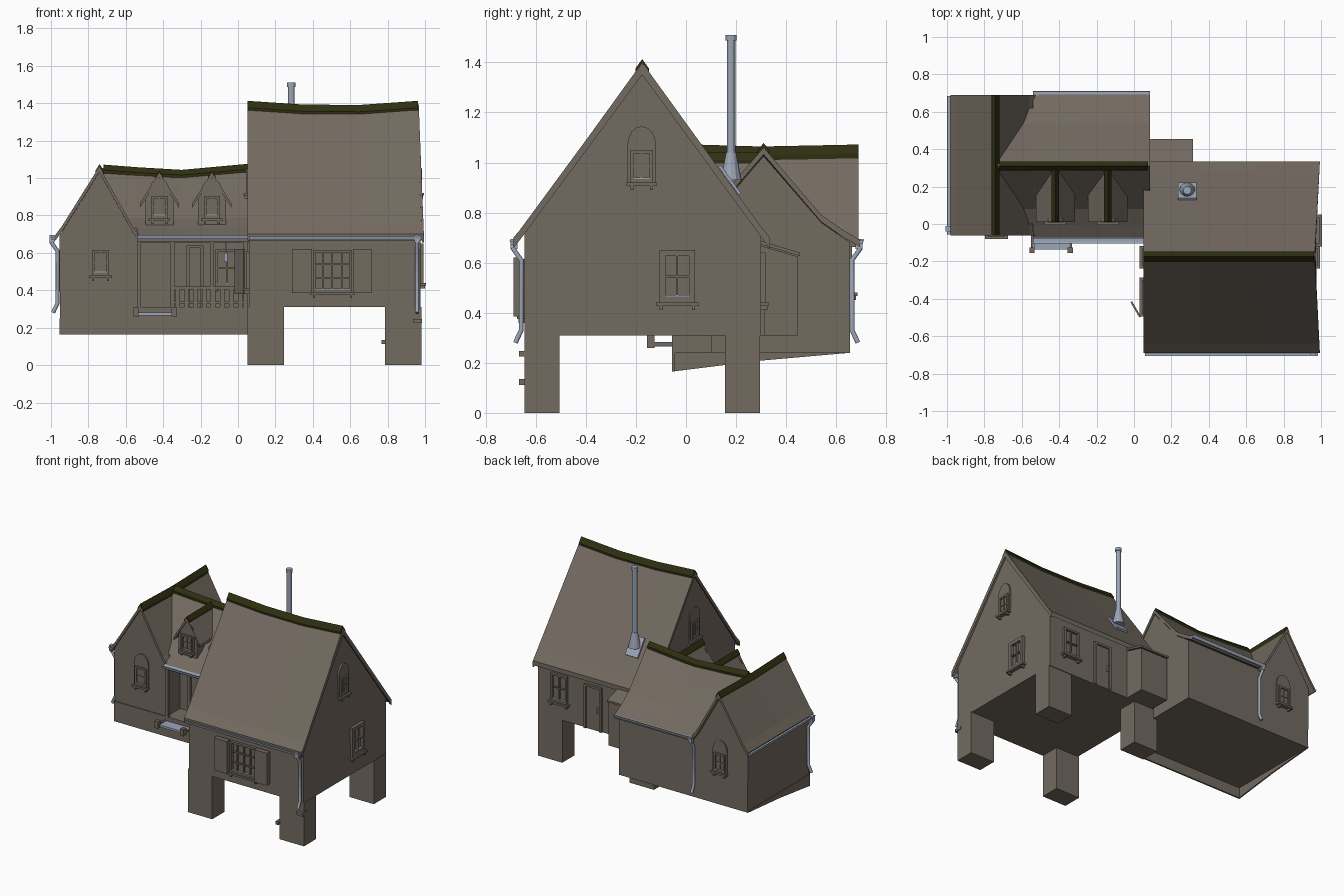
import bpy, bmesh, math
from mathutils import Matrix, Vector

if "Cube" in bpy.data.objects:
    bpy.data.objects.remove(bpy.data.objects["Cube"])


def material(name, rgb):
    m = bpy.data.materials.new(name)
    m.diffuse_color = (*rgb, 1)
    m.use_nodes = True
    m.node_tree.nodes["Principled BSDF"].inputs["Base Color"].default_value = m.diffuse_color
    return m


TAUPE = material("taupe", (0.172, 0.145, 0.118))
METAL = material("blue grey metal", (0.33, 0.38, 0.47))
OLIVE = material("dark olive", (0.028, 0.028, 0.006))


def finish(name, bm, mat, matrix=None):
    bmesh.ops.recalc_face_normals(bm, faces=bm.faces)
    me = bpy.data.meshes.new(name)
    bm.to_mesh(me)
    bm.free()
    me.materials.append(mat)
    ob = bpy.data.objects.new(name, me)
    bpy.context.collection.objects.link(ob)
    if matrix:
        ob.matrix_world = matrix
    return ob


def boxes(name, items, mat=TAUPE, matrix=None):
    bm = bmesh.new()
    for x0, x1, y0, y1, z0, z1 in items:
        m = Matrix.Translation(((x0 + x1) / 2, (y0 + y1) / 2, (z0 + z1) / 2))
        m = m @ Matrix.Diagonal((x1 - x0, y1 - y0, z1 - z0, 1))
        bmesh.ops.create_cube(bm, size=1, matrix=m)
    return finish(name, bm, mat, matrix)


def loft(name, section, stations, axis, mat=TAUPE, zr=(0.7, 1.4), matrix=None):
    """Section (u, z) swept along an axis; stations are (position, ridge sag, foot splay)."""
    bm = bmesh.new()
    rings = []
    for st in stations:
        a, dz, s = (list(st) + [0, 0])[:3]
        ring = []
        for u, z in section:
            w = min(1, max(0, (z - zr[0]) / (zr[1] - zr[0])))
            p, h = a + s * (1 - w), z + dz * w
            ring.append(bm.verts.new((p, u, h) if axis == "x" else (u, p, h)))
        rings.append(ring)
    n = len(section)
    for r, q in zip(rings, rings[1:]):
        for i in range(n):
            bm.faces.new((r[i], r[(i + 1) % n], q[(i + 1) % n], q[i]))
    bm.faces.new(rings[0])
    bm.faces.new(rings[-1])
    return finish(name, bm, mat, matrix)


def shell(outer, t):
    return outer + [(u, z - t) for u, z in reversed(outer)]


def cap(u, z, half, slope):
    return shell([(u - half, z - half * slope), (u, z), (u + half, z - half * slope)], 0.02)


def pipe(name, pts, r=0.011):
    cu = bpy.data.curves.new(name, "CURVE")
    cu.dimensions = "3D"
    cu.bevel_depth, cu.bevel_resolution, cu.use_fill_caps = r, 1, True
    sp = cu.splines.new("POLY")
    sp.points.add(len(pts) - 1)
    for p, c in zip(sp.points, pts):
        p.co = (*c, 1)
    cu.materials.append(METAL)
    ob = bpy.data.objects.new(name, cu)
    bpy.context.collection.objects.link(ob)
    bpy.context.view_layer.update()
    me = bpy.data.meshes.new_from_object(ob.evaluated_get(bpy.context.evaluated_depsgraph_get()))
    bpy.data.objects.remove(ob)
    bpy.context.collection.objects.link(bpy.data.objects.new(name, me))


def place(x, y, z, deg):
    return Matrix.Translation((x, y, z)) @ Matrix.Rotation(math.radians(deg), 4, "Z")


def window(name, m, w, h, cols=2, rows=2, arch=False, f=0.014):
    """Window in local space: outward is -y, sill line at z = 0."""
    a = w / 2
    parts = [(-a, -a + f, -0.018, 0.01, 0, h), (a - f, a, -0.018, 0.01, 0, h),
             (-a, a, -0.018, 0.01, h - f, h), (-a, a, -0.018, 0.01, 0, f),
             (-a - 0.015, a + 0.015, -0.03, 0.01, -0.014, 0),
             (-a, -a + 0.012, -0.025, 0.01, -0.03, -0.014), (a - 0.012, a, -0.025, 0.01, -0.03, -0.014)]
    parts += [(-a + w * i / cols - .004, -a + w * i / cols + .004, -.013, .01, 0, h) for i in range(1, cols)]
    parts += [(-a, a, -.013, .01, h * i / rows - .004, h * i / rows + .004) for i in range(1, rows)]
    boxes(name, parts, TAUPE, m)
    boxes(name + "_glazing_bar", [(-a + f, a - f, -.015, .0, f, f + .006)], METAL, m)
    if arch:
        b = a + 0.012
        pts = [(-b, 0), (b, 0)] + [(b * math.cos(t * math.pi / 8), h + 0.02 + 0.075 * math.sin(t * math.pi / 8))
                                   for t in range(9)]
        loft(name + "_arch", pts, [(-0.008,), (0.005,)], "y", TAUPE, matrix=m)


# ---- main house: gable walls, sagging roof, ridge cap, stilts
MAIN = [(0.06, 0, 0), (0.35, -0.02, 0), (0.65, -0.022, 0), (0.95, 0, 0.025)]
ROOF = [(0.05, 0, 0), (0.35, -0.02, 0), (0.65, -0.022, 0), (0.962, 0, 0.028)]
loft("main_walls", [(-.645, .31), (.30, .31), (.30, .715), (-.175, 1.37), (-.645, .715)], MAIN, "x")
loft("main_roof", shell([(-.69, .70), (-.64, .757), (-.175, 1.4), (.29, .757), (.335, .70)], .033), ROOF, "x")
loft("main_ridge_cap", cap(-.175, 1.413, .027, 1.38), ROOF, "x", OLIVE)
boxes("stilts", [(x, x + .195, y, y + .14, 0, .312) for x in (.05, .785) for y in (-.645, .155)])
boxes("stilt_pegs", [(.935, .985, -.668, -.61, .225, .247), (.768, .79, -.668, -.62, .112, .135)])
# barge boards on the right gable
for s in (-1, 1):
    e = -.69 if s < 0 else .335
    loft("barge_board", [(-.175, 1.395), (e, .695), (e, .655), (-.175, 1.35)], [(.955, 0, .028), (.966, 0, .028)], "x")

# lean-to at the back
loft("lean_to", [(.29, .31), (.445, .31), (.445, .625), (.29, .67)], [(.09,), (.31,)], "x")
loft("lean_to_roof", [(.29, .675), (.455, .627), (.455, .64), (.29, .69)], [(.085,), (.315,)], "x")

# main windows and shutters
window("front_window", place(.505, -.645, .39, 0), .21, .225, 4, 3)
boxes("front_shutters", [(.29, .395, -.69, -.655, .385, .62), (.615, .715, -.69, -.655, .385, .62)])
window("right_window", place(.975, -.035, .44, 90), .14, .21, 2, 2, f=.024)
window("right_gable_window", place(.965, -.177, .92, 90), .09, .13, 2, 2, True)
window("left_gable_window", place(.06, -.177, .92, -90), .09, .13, 2, 2, True)
window("left_window", place(.06, -.39, .41, -90), .18, .2, 2, 2)
window("back_window", place(.80, .30, .44, 180), .13, .2, 2, 2)
boxes("left_shutter", [(0, .095, -.005, .005, .38, .62)], TAUPE, place(-.015, -.415, 0, -60))

# back door
boxes("back_door_frame", [(.46, .475, .29, .315, .31, .63), (.585, .60, .29, .315, .31, .63),
                          (.46, .60, .29, .315, .615, .63), (.475, .585, .29, .305, .31, .615)])
boxes("back_door_handle", [(.485, .495, .305, .318, .44, .48)], METAL)

# stove pipe with roof plate, cone and cap
bm = bmesh.new()
for r1, r2, z0, z1 in ((.042, .02, .93, 1.04), (.017, .017, 1.03, 1.495), (.022, .022, 1.488, 1.51)):
    bmesh.ops.create_cone(bm, cap_ends=True, segments=12, radius1=r1, radius2=r2, depth=z1 - z0,
                          matrix=Matrix.Translation((.285, .18, (z0 + z1) / 2)))
finish("stove_pipe", bm, METAL)
boxes("stove_pipe_plate", [(-.05, .05, -.07, .07, -.006, .006)], METAL,
      Matrix.Translation((.285, .175, .93)) @ Matrix.Rotation(-math.atan(1.38), 4, "X"))

# ---- left wing with ridge along y
WR = (.7, 1.06)
loft("wing_walls", [(-.952, .24), (-.535, .24), (-.535, .69), (-.742, 1.03), (-.955, .69)],
     [(-.05,), (.655,)], "y", zr=WR)
WS = [(-.062, .003, 0), (.3, -.008, 0), (.69, 0, 0)]
loft("wing_roof", shell([(-.98, .692), (-.94, .745), (-.742, 1.058), (-.56, .735), (-.525, .692)], .03), WS, "y", zr=WR)
loft("wing_ridge_cap", cap(-.74, 1.072, .022, 1.6), WS, "y", OLIVE, WR)
window("wing_front_window", place(-.735, -.05, .48, 0), .092, .135, 2, 2, True)
window("wing_back_window", place(-.735, .655, .48, 180), .092, .135, 2, 2, True)

# ---- middle section with ridge along x, recessed porch in front
MS = [(-.54, -.014), (-.3, -.028), (.085, .006)]
loft("middle_walls", [(.10, .24), (.655, .24), (.655, .68), (.54, .76), (.31, 1.02), (.10, .78)],
     [(-.54, -.014), (-.3, -.028), (.08, .006)], "x", zr=WR)
half = [(-.075, .69), (0, .735), (.08, .79), (.2, .928), (.31, 1.055)]
full = half + [(.62 - u, z) for u, z in half[-2::-1]]
loft("middle_roof", shell(full, .028), MS, "x", zr=WR)
loft("middle_roof_valley", shell(full[1:-1], .028), [(-.74, 0), (-.54, -.014)], "x", zr=WR)
loft("middle_ridge_cap", cap(.31, 1.072, .024, 1.2), [(-.72, 0), (-.54, -.014), (-.3, -.028), (.075, .006)],
     "x", OLIVE, WR)

# foundation skirt and porch deck
boxes("porch_deck", [(-.54, .055, -.05, .11, .24, .31)])
boxes("front_skirt", [(-.953, .055, -.056, -.044, .165, .31)])
loft("side_skirt", [(-.055, .165), (.29, .208), (.655, .24), (.655, .25), (-.055, .25)], [(-.955,), (-.945,)], "x")

# porch posts, beam, railing
boxes("porch_posts", [(x, x + .022, -.062, -.04, .31, .69) for x in (-.54, -.362, -.15, .03)])
boxes("porch_beam", [(-.54, .055, -.064, -.038, .655, .69)])
boxes("porch_railing", [(-.345, .05, -.06, -.042, .405, .42), (-.345, .05, -.058, -.044, .33, .34)] +
      [(-.335 + i * .048, -.313 + i * .048, -.055, -.047, .31, .405) for i in range(8)])
boxes("porch_door", [(-.275, -.26, .085, .11, .31, .64), (-.20, -.185, .085, .11, .31, .64),
                     (-.275, -.185, .085, .11, .625, .64), (-.26, -.20, .095, .11, .31, .625)])
window("porch_window", place(-.06, .10, .42, 0), .12, .2)
boxes("porch_lantern", [(-.075, -.055, -.03, -.01, .55, .60), (-.068, -.062, -.023, -.017, .60, .68)], METAL)
# steps
boxes("porch_step", [(-.535, -.345, -.135, -.05, .265, .28)], METAL)
boxes("step_posts", [(x, x + .028, -.155, -.125, .26, .31) for x in (-.56, -.355)])
boxes("step_rails", [(x, x + .014, -.13, -.05, .27, .284) for x in (-.55, -.345)])

# dormers
for c in (-.42, -.14):
    loft("dormer_walls", [(c - .075, .74), (c + .075, .74), (c + .075, .90), (c, 1.0), (c - .075, .90)],
         [(.025,), (.24,)], "y")
    loft("dormer_roof", shell([(c - .105, .865), (c, 1.028), (c + .105, .865)], .024), [(.01,), (.29,)], "y")
    loft("dormer_ridge_cap", cap(c, 1.04, .02, 1.5), [(.01,), (.30,)], "y", OLIVE)
    window("dormer_window", place(c, .025, .785, 0), .085, .12, 2, 2, True)


# ---- gutters and downpipes
def gutter(name, u, z, a, b, axis):
    loft(name, [(u - .015, z), (u - .009, z - .02), (u + .009, z - .02), (u + .015, z),
                (u + .009, z - .004), (u - .009, z - .004)], [(a,), (b,)], axis, METAL)


gutter("main_gutter", -.69, .69, .06, .985, "x")
gutter("porch_gutter", -.088, .695, -.54, .055, "x")
gutter("back_gutter", .697, .695, -.54, .085, "x")
gutter("wing_gutter", -.985, .69, -.055, .685, "y")


def downpipe(name, x, y, out):
    o = Vector(out)
    at = lambda d, z: Vector((x, y, z)) + o * d
    pipe(name, [at(.045, .68), at(.045, .655), at(.013, .61), at(.013, .33), at(.03, .295), at(.036, .28)])
    boxes(name + "_hopper", [(-.014, .014, -.014, .014, .655, .695)], METAL,
          Matrix.Translation((at(.042, 0).x, at(.042, 0).y, 0)))


downpipe("main_downpipe", .958, -.645, (0, -1, 0))
downpipe("wing_downpipe", -.952, -.025, (-1, 0, 0))
downpipe("back_downpipe", -.525, .65, (0, 1, 0))
